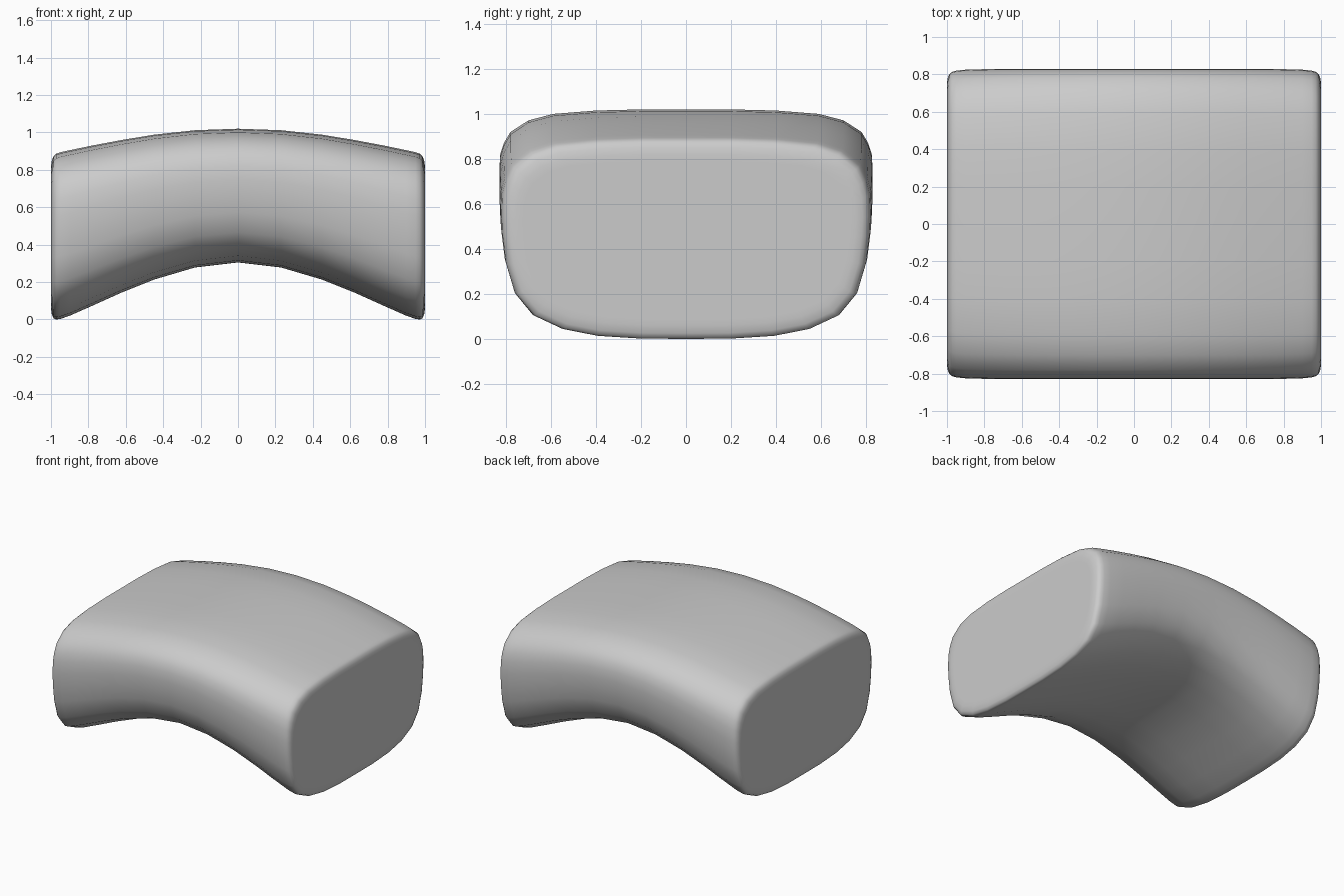
import bpy, bmesh

if "Cube" in bpy.data.objects:
    bpy.data.objects.remove(bpy.data.objects["Cube"])

# Half cross-section: (half width, fraction of height), bottom centre to top centre
half = [(0, 0), (.2, .001), (.4, .015), (.56, .05), (.69, .117), (.77, .225),
        (.81, .376), (.826, .52), (.83, .62), (.826, .72), (.81, .79), (.78, .86),
        (.70, .932), (.59, .972), (.4, .993), (.2, 1.0), (0, 1.0)]
section = half + [(-y, t) for y, t in half[-2:0:-1]]

# Stations along the arch: x, underside height, top height, width scale
right = [(0, .305, 1.02, 1), (.23, .278, 1.012, 1), (.45, .213, .988, 1),
         (.62, .145, .96, 1), (.78, .073, .93, .998), (.90, .02, .905, .994),
         (.95, .003, .894, .988), (.972, 0, .886, .98), (.986, .006, .874, .967),
         (.995, .025, .852, .945), (1.0, .06, .82, .91), (1.0, .09, .79, .875)]
stations = [(-x, b, t, s) for x, b, t, s in right[:0:-1]] + right

# Loft the arched block through the stations
bm = bmesh.new()
rings = []
for x, bot, top, s in stations:
    rings.append([bm.verts.new((x, y * s, bot + (top - bot) * t)) for y, t in section])
n = len(section)
for a, b in zip(rings, rings[1:]):
    for i in range(n):
        j = (i + 1) % n
        bm.faces.new((a[i], a[j], b[j], b[i]))

# Flat end faces
bm.faces.new(rings[0])
bm.faces.new(rings[-1])
bmesh.ops.recalc_face_normals(bm, faces=bm.faces)
for f in bm.faces:
    f.smooth = True

mesh = bpy.data.meshes.new("arched_block")
bm.to_mesh(mesh)
bm.free()
obj = bpy.data.objects.new("arched_block", mesh)
bpy.context.collection.objects.link(obj)
